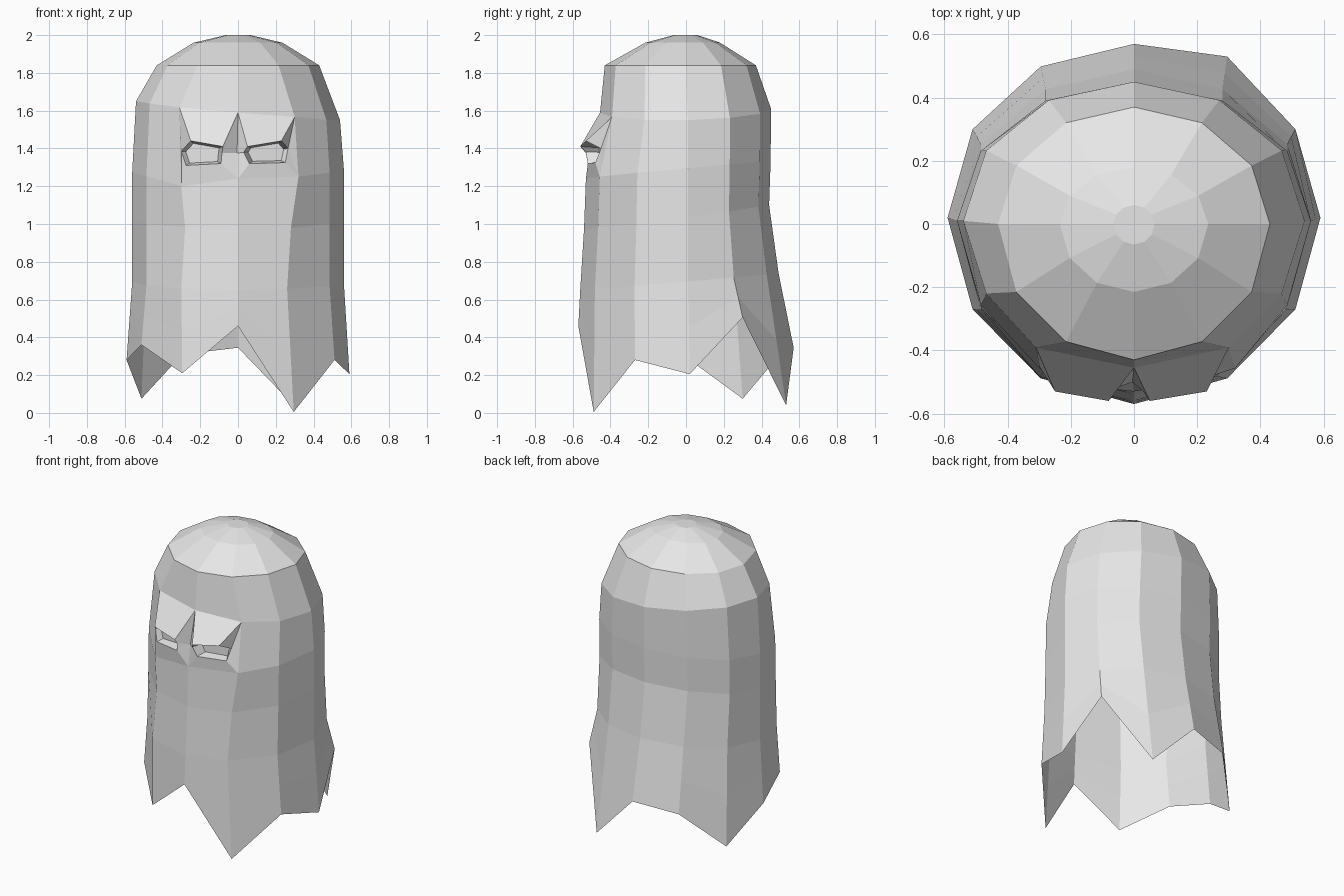
import bpy, bmesh, math
from mathutils import Vector

if "Cube" in bpy.data.objects:
    bpy.data.objects.remove(bpy.data.objects["Cube"])

SIDES = 12
cloth = bpy.data.materials.new("pale_cloth")
cloth.use_nodes = True
colour = (0.8, 0.8, 0.8, 1)
cloth.diffuse_color = colour
cloth.node_tree.nodes["Principled BSDF"].inputs["Base Color"].default_value = colour

bm = bmesh.new()


def ring(width, front, back, z_front, z_back, tilt=0.0, shift=0.0):
    """Ring of the sheet: half width, depth to front and back, heights."""
    verts = []
    for i in range(SIDES):
        a = math.tau * i / SIDES
        c, s = math.cos(a), math.sin(a)
        y = s * (back if s > 0 else front) + shift * c * c
        z = z_front + (z_back - z_front) * (1 - s * -1) / 2 + tilt * c
        verts.append(bm.verts.new((width * c, y, z)))
    return verts


# Dome and body rings, from the crown down
crown = ring(0.065, 0.065, 0.06, 2.0, 2.0)
upper_dome = ring(0.235, 0.215, 0.18, 1.96, 1.96)
lower_dome = ring(0.43, 0.43, 0.37, 1.84, 1.84)
shoulder = ring(0.54, 0.455, 0.45, 1.59, 1.61, -0.05, 0.01)
chest = ring(0.56, 0.53, 0.448, 1.24, 1.33, 0.01, 0.01)
waist = ring(0.56, 0.54, 0.44, 0.97, 1.1, 0, 0.01)
skirt = ring(0.56, 0.56, 0.49, 0.65, 0.74, 0, 0.01)
hem = ring(0.59, 0.57, 0.57, 0, 0, 0, 0.02)

# Ragged hem heights, counted from the left side round by the back
ragged = [0.205, 0.505, 0.04, 0.345, 0.31, 0.075,
          0.28, 0.36, 0.21, 0.46, 0.005, 0.28]
for v, z in zip(hem, ragged):
    v.co.z = z
hem[2].co.y = 0.53

# Uneven folds beside the face
chest[10].co.x, chest[8].co.x = 0.32, -0.30
skirt[10].co.x, skirt[8].co.x = 0.26, -0.30
shoulder[10].co.x, shoulder[8].co.x = 0.30, -0.31
chest[8].co.z = 1.2

flare = [bm.verts.new(a.co.lerp(b.co, 0.5)) for a, b in zip(skirt, hem)]

# Skin the rings, leaving the two face panels open
FACE = (8, 9)
rings = [crown, upper_dome, lower_dome, shoulder, chest, waist, skirt, flare, hem]
bm.faces.new(crown)
for top, low in zip(rings, rings[1:]):
    for i in range(SIDES):
        j = (i + 1) % SIDES
        if top is shoulder and i in FACE:
            continue
        bm.faces.new((top[i], low[i], low[j], top[j]))

# Face: heavy brow, nose and sunken eyes
nose = bm.verts.new((-0.005, -0.50, 1.375))
eyes = {
    8: [(-0.25, -0.53, 1.44), (-0.08, -0.56, 1.41), (-0.085, -0.53, 1.375),
        (-0.09, -0.52, 1.32), (-0.275, -0.47, 1.31), (-0.30, -0.45, 1.385)],
    10: [(0.23, -0.53, 1.44), (0.05, -0.56, 1.41), (0.03, -0.53, 1.38),
         (0.06, -0.52, 1.32), (0.25, -0.48, 1.325), (0.265, -0.45, 1.40)],
}
for col, points in eyes.items():
    rim = [bm.verts.new(p) for p in points]
    brow_out, brow_in, mid_in, low_in, low_out, mid_out = rim
    top_c, top_s, low_c, low_s = shoulder[9], shoulder[col], chest[9], chest[col]
    for face in ((top_s, brow_out, brow_in, top_c),
                 (top_c, brow_in, mid_in, nose),
                 (nose, mid_in, low_in, low_c),
                 (low_c, low_in, low_out, low_s),
                 (low_s, low_out, mid_out),
                 (top_s, mid_out, brow_out),
                 (top_s, low_s, mid_out)):
        bm.faces.new(face)
    # Eye socket pushed back into the head
    centre = sum((v.co for v in rim), Vector()) / len(rim)
    socket = []
    for v in rim:
        p = centre.lerp(v.co, 0.8)
        p.y = -0.47 + 0.15 * abs(p.x)
        socket.append(bm.verts.new(p))
    for i in range(len(rim)):
        j = (i + 1) % len(rim)
        bm.faces.new((rim[i], rim[j], socket[j], socket[i]))
    bm.faces.new(socket)

bmesh.ops.recalc_face_normals(bm, faces=bm.faces)
mesh = bpy.data.meshes.new("hooded_sheet")
bm.to_mesh(mesh)
bm.free()
mesh.materials.append(cloth)
sheet = bpy.data.objects.new("hooded_sheet", mesh)
bpy.context.collection.objects.link(sheet)
